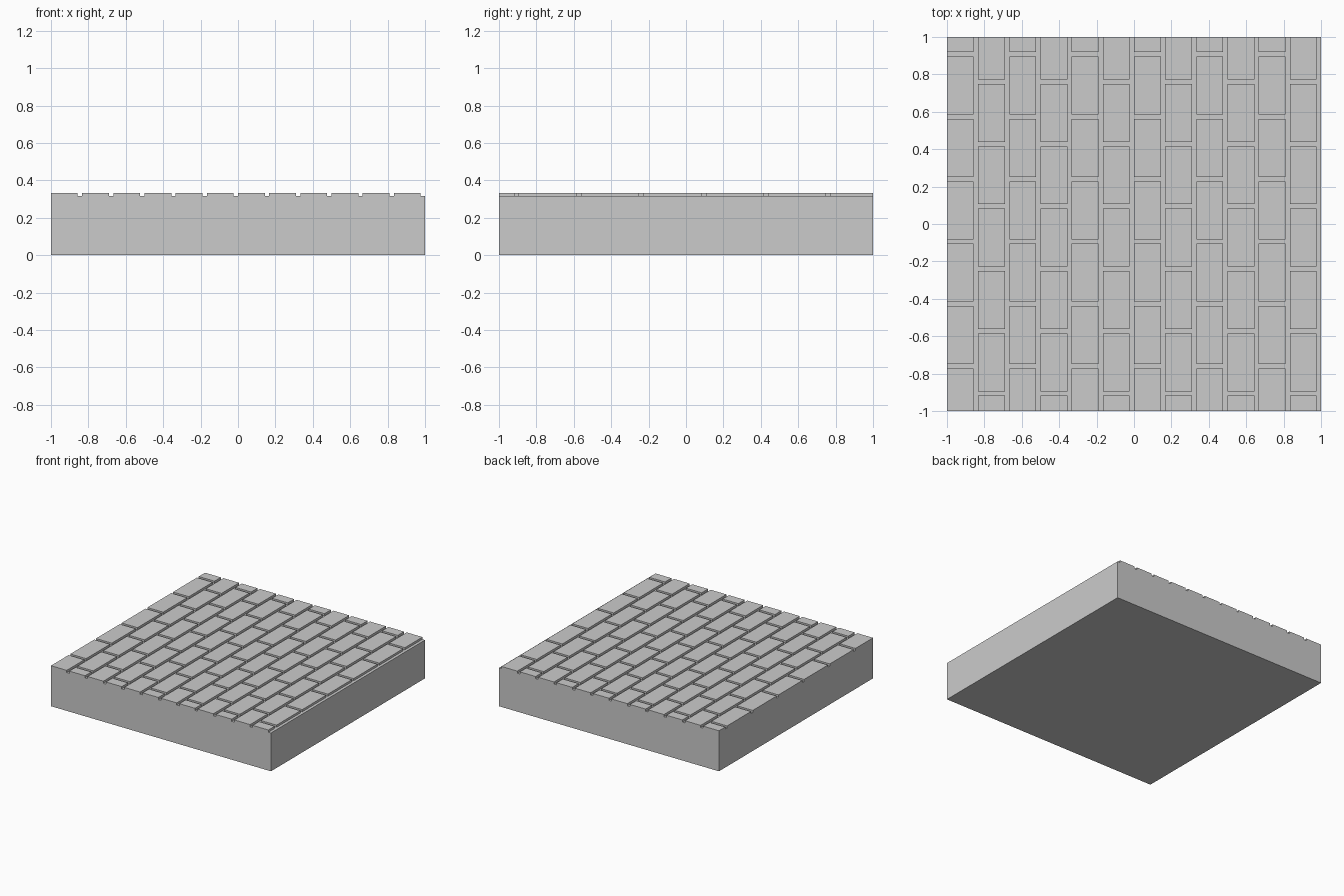
import bpy, bmesh
from mathutils import Matrix, Vector

if "Cube" in bpy.data.objects:
    bpy.data.objects.remove(bpy.data.objects["Cube"])

SLAB_Z, TOP_Z = 0.315, 0.333
COLS, PITCH_Y, GAP = 12, 1 / 3, 0.0235
PITCH_X = 2 / COLS

bm = bmesh.new()


def cut(faces, axis, pos):
    """Split the given faces by a plane across one axis."""
    geom = set(faces)
    for f in faces:
        geom.update(f.edges)
        geom.update(f.verts)
    co, no = Vector((0, 0, 0)), Vector((0, 0, 0))
    co[axis], no[axis] = pos, 1
    bmesh.ops.bisect_plane(bm, geom=list(geom), plane_co=co, plane_no=no, dist=1e-5)


def top_faces(x0=-2, x1=2):
    bm.normal_update()
    return [f for f in bm.faces if f.normal.z > 0.9
            and x0 < f.calc_center_bounds().x < x1]


# Solid slab
bmesh.ops.create_cube(bm, size=1, matrix=Matrix.Translation((0, 0, SLAB_Z / 2))
                      @ Matrix.Diagonal((2, 2, SLAB_Z, 1)))

# Long joints between the brick columns
for c in range(COLS):
    right = -1 + (c + 1) * PITCH_X
    cut(top_faces(), 0, right - GAP)
    if c < COLS - 1:
        cut(top_faces(), 0, right)

# Staggered cross joints, collecting the brick faces
bricks = []
for c in range(COLS):
    x0 = -1 + c * PITCH_X
    x1 = x0 + PITCH_X - GAP
    first = -0.906 if c % 2 else -0.760
    joints = [first + k * PITCH_Y for k in range(6)]
    for y in joints:
        for side in (-1, 1):
            cut(top_faces(x0, x1), 1, y + side * GAP / 2)
    bricks += [f for f in top_faces(x0, x1)
               if all(abs(f.calc_center_bounds().y - y) > GAP / 2 for y in joints)]

# Raise the bricks above the joints
res = bmesh.ops.extrude_face_region(bm, geom=bricks)
verts = [v for v in res["geom"] if isinstance(v, bmesh.types.BMVert)]
bmesh.ops.translate(bm, verts=verts, vec=(0, 0, TOP_Z - SLAB_Z))
old = [f for f in bricks if f.is_valid]
if old:
    bmesh.ops.delete(bm, geom=old, context='FACES_ONLY')
bmesh.ops.recalc_face_normals(bm, faces=bm.faces[:])

mesh = bpy.data.meshes.new("brick_paving_slab")
bm.to_mesh(mesh)
bm.free()
bpy.context.collection.objects.link(bpy.data.objects.new("brick_paving_slab", mesh))
